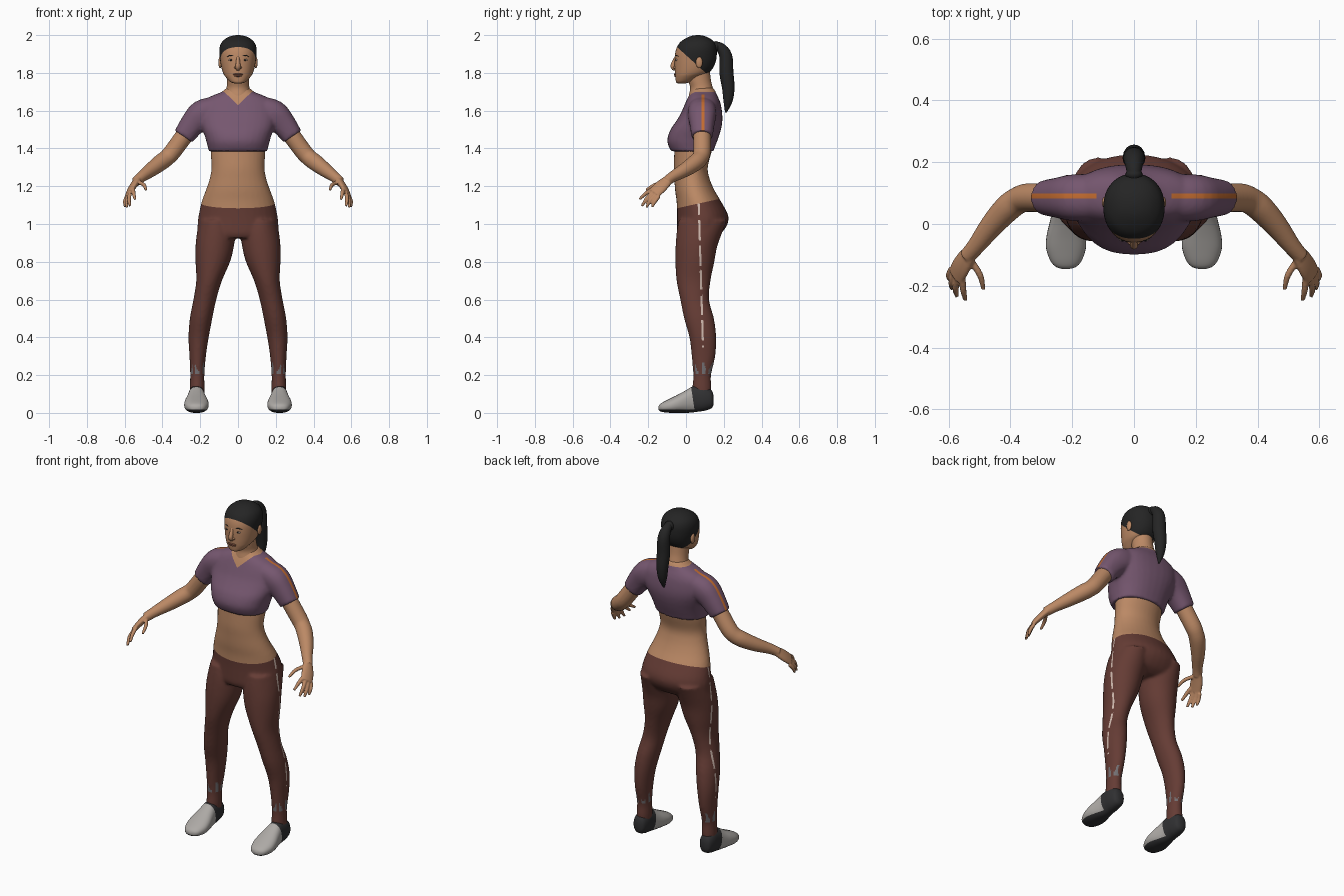
import bpy, bmesh, math
from mathutils import Vector


def material(name, rgb):
    m = bpy.data.materials.new(name)
    m.diffuse_color = (*rgb, 1)
    return m


SKIN = material("skin", (0.50, 0.25, 0.13))
SHIRT = material("plum_cloth", (0.18, 0.095, 0.16))
PANTS = material("maroon_cloth", (0.13, 0.045, 0.035))
HAIR = material("black_hair", (0.018, 0.018, 0.018))
SHOE = material("light_grey", (0.42, 0.40, 0.38))
SOLE = material("dark_grey", (0.03, 0.03, 0.032))
ORANGE = material("orange", (0.55, 0.15, 0.03))
PALE = material("pale_pink", (0.62, 0.48, 0.42))
PATCH = material("mid_grey", (0.17, 0.16, 0.17))
LIP = material("lip_brown", (0.26, 0.10, 0.06))


def spline(rows, k=4):
    """Smoothly resample rows of numbers."""
    out = []
    for i in range(len(rows) - 1):
        a, b, c, d = rows[max(i - 1, 0)], rows[i], rows[i + 1], rows[min(i + 2, len(rows) - 1)]
        for j in range(k):
            t = j / k
            out.append([0.5 * (2 * q + (r - p) * t + (2 * p - 5 * q + 4 * r - s) * t * t
                               + (3 * q - p - 3 * r + s) * t ** 3) for p, q, r, s in zip(a, b, c, d)])
    return out + [list(rows[-1])]


def stack(rows):
    """Rows of z, x low, x high, y front, y back."""
    return [(Vector(((a + b) / 2, (f + g) / 2, z)), Vector(((b - a) / 2, 0, 0)), Vector((0, (g - f) / 2, 0)))
            for z, a, b, f, g in spline(rows)]


def centred(rows):
    return stack([(z, -r, r, f, b) for z, r, f, b in rows])


def tube(rows, side=(0, 1, 0)):
    """Rows of x, y, z, radius along side, other radius."""
    rows = spline([r if len(r) == 5 else (*r, r[3]) for r in rows])
    pts = [Vector(r[:3]) for r in rows]
    rings = []
    for i, r in enumerate(rows):
        t = (pts[min(i + 1, len(pts) - 1)] - pts[max(i - 1, 0)]).normalized()
        a = Vector(side)
        a = (a - t * a.dot(t)).normalized()
        rings.append((pts[i], a * r[3], t.cross(a) * r[4]))
    return rings


def ball(c, size):
    x, y, z = c
    sx, sy, sz = size
    return [(Vector((x, y, z - sz * math.cos(math.pi * i / 10))),
             Vector((sx * max(math.sin(math.pi * i / 10), 0.02), 0, 0)),
             Vector((0, sy * max(math.sin(math.pi * i / 10), 0.02), 0))) for i in range(11)]


def make(name, parts, mats, mirror=False, voxel=0, n=32, e=2.0):
    """Loft every part into one mesh, then optionally mirror and fuse it."""
    bm = bmesh.new()
    for rings in parts:
        loops = []
        for c, a, b in rings:
            loop = []
            for i in range(n):
                u, v = math.cos(2 * math.pi * i / n), math.sin(2 * math.pi * i / n)
                loop.append(bm.verts.new(c + a * math.copysign(abs(u) ** (2 / e), u)
                                         + b * math.copysign(abs(v) ** (2 / e), v)))
            loops.append(loop)
        for p, q in zip(loops, loops[1:]):
            for i in range(n):
                bm.faces.new((p[i], p[(i + 1) % n], q[(i + 1) % n], q[i]))
        bm.faces.new(loops[0][::-1])
        bm.faces.new(loops[-1])
    bmesh.ops.recalc_face_normals(bm, faces=bm.faces)
    me = bpy.data.meshes.new(name)
    bm.to_mesh(me)
    bm.free()
    ob = bpy.data.objects.new(name, me)
    bpy.context.collection.objects.link(ob)
    if mirror:
        ob.modifiers.new("mirror", 'MIRROR').use_mirror_merge = False
    if voxel:
        m = ob.modifiers.new("fuse", 'REMESH')
        m.mode, m.voxel_size = 'VOXEL', voxel
        m = ob.modifiers.new("soften", 'SMOOTH')
        m.factor, m.iterations = 0.5, 4
    bpy.context.view_layer.update()
    ob.data = bpy.data.meshes.new_from_object(ob.evaluated_get(bpy.context.evaluated_depsgraph_get()))
    ob.modifiers.clear()
    ob.data.materials.clear()
    for m in mats:
        ob.data.materials.append(m)
    paint(ob, [], lambda c, nrm: 0)
    return ob


def paint(ob, planes, rule):
    """Cut clean colour borders, then colour faces by rule."""
    bm = bmesh.new()
    bm.from_mesh(ob.data)
    for co, no in planes:
        bmesh.ops.bisect_plane(bm, geom=bm.verts[:] + bm.edges[:] + bm.faces[:], plane_co=co, plane_no=no, dist=1e-5)
    bm.normal_update()
    for f in bm.faces:
        f.smooth = True
        f.material_index = rule(f.calc_center_median(), f.normal)
    bm.to_mesh(ob.data)
    bm.free()
    ob.data.set_sharp_from_angle(angle=math.radians(50))


# Waist, hips and legs
hips = centred([(1.45, .14, -.06, .15), (1.38, .145, -.062, .135), (1.30, .14, -.065, .115), (1.24, .15, -.062, .125),
                (1.18, .17, -.058, .15), (1.12, .192, -.05, .185), (1.05, .208, -.047, .222),
                (1.0, .214, -.047, .22), (.95, .212, -.046, .185), (.925, .18, -.035, .14)])
leg = stack([(1.02, .03, .205, -.04, .218), (.95, .015, .218, -.05, .19), (.88, .022, .225, -.055, .165),
             (.8, .042, .225, -.056, .15), (.7, .085, .221, -.05, .13), (.6, .115, .236, -.03, .122),
             (.5, .136, .255, -.01, .148), (.4, .155, .262, .018, .16), (.3, .17, .257, .03, .155),
             (.2, .178, .253, .038, .133), (.13, .177, .256, .034, .135), (.08, .18, .256, .04, .13)])
body = make("waist_and_leggings", [hips, leg], [SKIN, PANTS, PALE, PATCH], True, 0.009)


def stripe_pos(c):
    return c.y - 0.062 - (1.1 - c.z) * 0.03


def body_rule(c, n):
    if c.z > 1.085 + (c.y + .04) * .22:
        return 0
    if 0 < stripe_pos(c) < .011 and c.z > .35 and n.x * c.x > 0 and abs(n.x) > .5 and math.sin(c.z * 47) > -.8:
        return 2
    ang = math.atan2(c.y - .085, abs(c.x) - .215)
    if .205 < c.z < .245 + .025 * math.sin(5 * ang + 1) and math.sin(7 * ang) > -.2:
        return 3
    return 1


paint(body, [((0, -.04, 1.085), (0, -.22, 1)), ((0, .062, 1.1), (0, 1, .03)), ((0, .073, 1.1), (0, 1, .03)),
             ((0, 0, .205), (0, 0, 1))], body_rule)

# Cropped top with sleeves
chest = centred([(1.72, .062, .035, .145), (1.70, .085, .025, .157), (1.68, .135, .015, .165), (1.66, .172, .005, .175),
                 (1.63, .198, -.008, .185), (1.58, .205, -.03, .192), (1.54, .2, -.055, .192), (1.50, .188, -.082, .185),
                 (1.46, .174, -.097, .173), (1.43, .166, -.098, .162), (1.40, .158, -.087, .15), (1.385, .155, -.078, .145)])
sleeve = tube([(.12, .085, 1.60, .075), (.19, .085, 1.58, .076), (.24, .085, 1.53, .066), (.288, .085, 1.463, .056)])
top = make("cropped_top", [chest, sleeve], [SHIRT, SKIN, ORANGE], True, 0.009, e=2.3)


def top_rule(c, n):
    if c.z > 1.70 or (c.y < .06 and c.z > 1.63 + abs(c.x) * .95):
        return 1
    if .083 < c.y < .099 and abs(c.x) > .12 and n.z > .25:
        return 2
    return 0


paint(top, [((0, 0, 1.63), (.95, 0, 1)), ((0, 0, 1.63), (-.95, 0, 1)), ((0, 0, 1.70), (0, 0, 1)),
            ((0, .083, 0), (0, 1, 0)), ((0, .099, 0), (0, 1, 0))], top_rule)

# Arms, palms and fingers
arm = tube([(.24, .085, 1.53, .048), (.29, .085, 1.46, .047), (.345, .085, 1.385, .046), (.375, .076, 1.352, .044),
            (.41, .05, 1.325, .044), (.46, -.005, 1.287, .038), (.51, -.07, 1.25, .029), (.54, -.105, 1.225, .026)])
palm = tube([(.525, -.085, 1.24, .024, .02), (.545, -.115, 1.215, .034, .019), (.562, -.142, 1.19, .038, .017),
             (.577, -.17, 1.163, .036, .013)], side=(.037, .04, -.04))
fingers = [tube([(*k, .0105), (*m, .0105), (*t, .007)]) for k, m, t in (
    ((.555, -.178, 1.185), (.552, -.215, 1.16), (.545, -.246, 1.13)),
    ((.57, -.172, 1.17), (.577, -.208, 1.135), (.573, -.233, 1.095)),
    ((.58, -.16, 1.157), (.59, -.19, 1.122), (.588, -.21, 1.087)),
    ((.588, -.143, 1.148), (.598, -.164, 1.12), (.598, -.18, 1.09)),
    ((.53, -.115, 1.222), (.498, -.165, 1.207), (.487, -.212, 1.18)))]
make("arms_and_hands", [arm, palm] + fingers, [SKIN], True, 0.0045)

# Shoes, lofted from heel to toe
rows = [(.146, .015, .045, .09), (.135, .034, .025, .12), (.10, .043, .012, .14), (.06, .044, .006, .145),
        (.03, .047, .002, .138), (0, .054, 0, .12), (-.04, .063, 0, .098), (-.08, .064, 0, .078),
        (-.12, .05, .004, .058), (-.139, .032, .01, .045), (-.146, .008, .02, .032)]
rings = [(Vector((.22, y, (lo + hi) / 2)), Vector((w, 0, 0)), Vector((0, 0, (hi - lo) / 2)))
         for y, w, lo, hi in spline(rows)]
shoes = make("shoes", [rings], [SHOE, SOLE], True, e=2.3)
paint(shoes, [((0, .04, .05), (0, 1, .15)), ((0, 0, .018), (0, 0, 1))],
      lambda c, n: int(c.y - .04 + .15 * (c.z - .05) > 0 or c.z < .018))

# Neck
make("neck", [centred([(1.82, .058, .005, .125), (1.76, .058, .012, .132), (1.72, .061, .022, .142),
                       (1.68, .075, .015, .15), (1.64, .09, .01, .15)])], [SKIN])

# Head with a hair cap cut by a sloping hairline
head = make("head", [centred([
    (1.745, .02, -.046, 0), (1.753, .042, -.053, .03), (1.78, .067, -.057, .08), (1.80, .079, -.059, .12),
    (1.83, .088, -.06, .145), (1.87, .095, -.06, .16), (1.91, .099, -.056, .163), (1.94, .096, -.046, .16),
    (1.965, .084, -.028, .148), (1.985, .06, .003, .122), (1.996, .033, .03, .095), (2.0, .008, .055, .07)])],
    [SKIN, HAIR], n=48, e=2.15)
paint(head, [((0, -.04, 1.93), (0, .9, 1)), ((0, 0, 1.80), (0, 0, 1))],
      lambda c, n: int(c.z > 1.93 - .9 * (c.y + .04) and c.z > 1.80))

# Ponytail with a hair tie bump
make("ponytail", [tube([(0, .14, 1.945, .02), (0, .18, 1.935, .026), (0, .21, 1.89, .034), (0, .214, 1.80, .037),
                        (0, .224, 1.72, .033), (0, .222, 1.65, .024), (0, .211, 1.59, .004)], side=(1, 0, 0)),
                  ball((0, .16, 1.94), (.028, .02, .028))], [HAIR], n=16)

# Face details
make("nose", [tube([(0, -.052, 1.885, .008), (0, -.06, 1.865, .010), (0, -.069, 1.838, .013), (0, -.062, 1.823, .012),
                    (0, -.052, 1.818, .006)], side=(1, 0, 0)),
              ball((.012, -.058, 1.828), (.008, .010, .007)), ball((-.012, -.058, 1.828), (.008, .010, .007))], [SKIN], n=16)
make("lips", [ball((0, -.056, 1.792), (.026, .009, .005)), ball((0, -.055, 1.784), (.021, .009, .005))], [LIP], n=16)
make("ears", [ball((.094, .07, 1.855), (.010, .018, .03))], [SKIN], True, n=16)
make("eyes", [ball((.037, -.047, 1.869), (.013, .0085, .006))], [PALE], True, n=16)
make("pupils", [ball((.037, -.052, 1.869), (.0055, .005, .0055))], [HAIR], True, n=12)
make("eyebrows", [tube([(.016, -.054, 1.886, .003), (.037, -.0505, 1.893, .0035), (.057, -.040, 1.887, .002)],
                       side=(0, 0, 1))], [HAIR], True, n=8)
